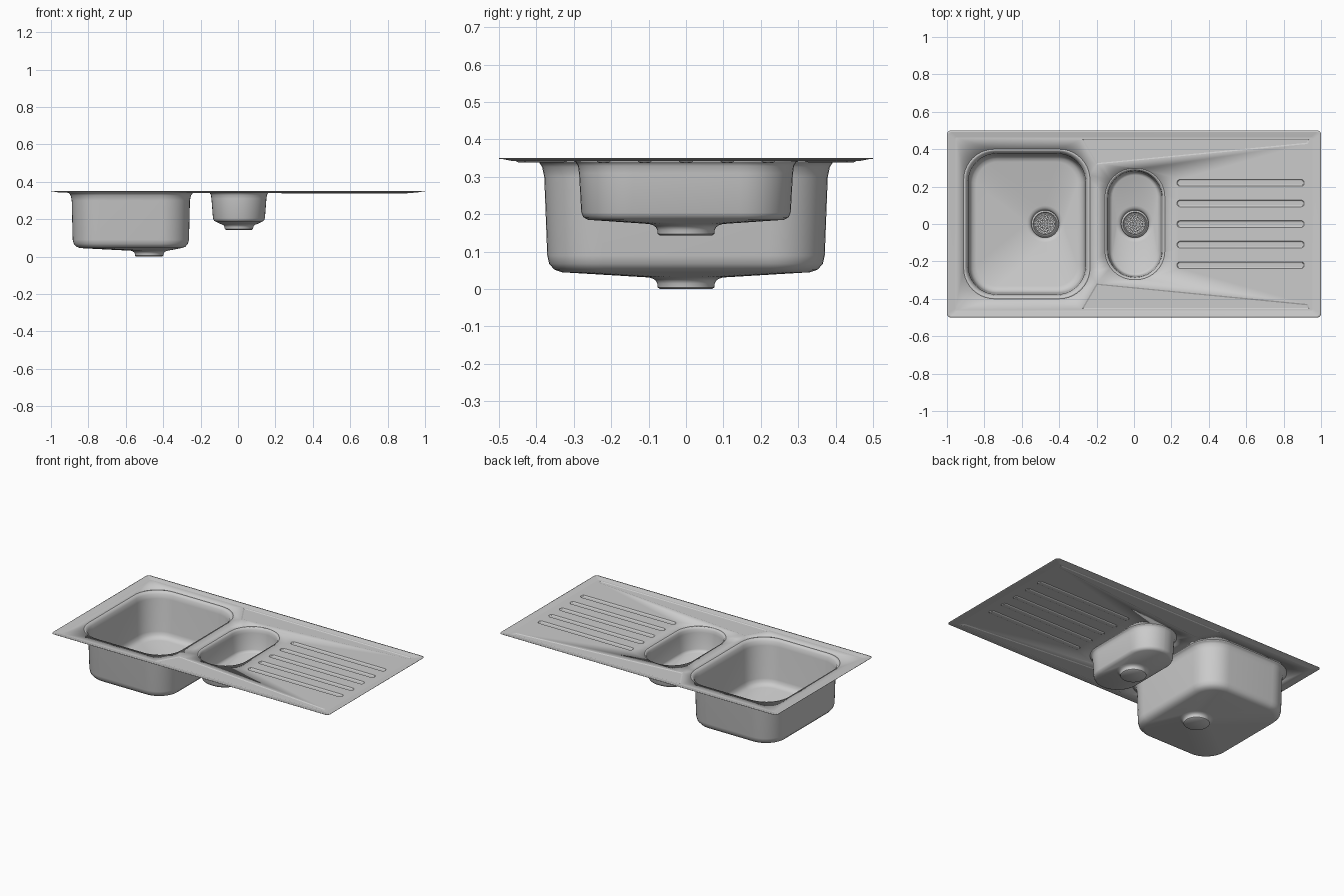
import bpy, bmesh, math

if "Cube" in bpy.data.objects:
    bpy.data.objects.remove(bpy.data.objects["Cube"])

DECK = 0.344      # height of the flat deck
SHEET = 0.003     # sheet metal thickness

steel = bpy.data.materials.new("brushed_steel")
steel.diffuse_color = (0.6, 0.6, 0.6, 1)
steel.use_nodes = True
steel.node_tree.nodes["Principled BSDF"].inputs["Base Color"].default_value = steel.diffuse_color


def rounded(cx, cy, hx, hy, r, z, n=10):
    """Counter-clockwise rounded rectangle (a circle when hx = hy = r)."""
    pts = []
    for k, (sx, sy) in enumerate([(1, 1), (-1, 1), (-1, -1), (1, -1)]):
        for i in range(n + 1):
            a = math.pi / 2 * (k + i / n)
            pts.append((cx + sx * (hx - r) + r * math.cos(a),
                        cy + sy * (hy - r) + r * math.sin(a), z))
    return pts


def loft(bm, rings, cap=False):
    """Skin consecutive rings, outermost first; optionally close the last."""
    vs = [[bm.verts.new(p) for p in ring] for ring in rings]
    for a, b in zip(vs, vs[1:]):
        for i in range(len(a)):
            j = (i + 1) % len(a)
            bm.faces.new((a[i], a[j], b[j], b[i]))
    if cap:
        bm.faces.new(vs[-1])


def wire(bm, ring):
    vs = [bm.verts.new(p) for p in ring]
    for i in range(len(vs)):
        bm.edges.new((vs[i - 1], vs[i]))


def weld(bm):
    bmesh.ops.remove_doubles(bm, verts=bm.verts, dist=1e-5)


def fill_level(bm, z):
    """Fill the flat region between all open loops at height z."""
    weld(bm)
    edges = [e for e in bm.edges if len(e.link_faces) < 2
             and all(abs(v.co.z - z) < 1e-5 for v in e.verts)]
    res = bmesh.ops.triangle_fill(bm, edges=edges, use_beauty=True, normal=(0, 0, 1))
    for f in res["geom"]:
        if isinstance(f, bmesh.types.BMFace):
            f.normal_update()
            if f.normal.z < 0:
                f.normal_flip()


def finish(name, bm, angle, thick=SHEET):
    weld(bm)
    me = bpy.data.meshes.new(name)
    bm.to_mesh(me)
    bm.free()
    me.materials.append(steel)
    ob = bpy.data.objects.new(name, me)
    bpy.context.collection.objects.link(ob)
    bpy.ops.object.select_all(action='DESELECT')
    ob.select_set(True)
    bpy.context.view_layer.objects.active = ob
    bpy.ops.object.shade_smooth_by_angle(angle=math.radians(angle))
    if thick:
        m = ob.modifiers.new("sheet", 'SOLIDIFY')
        m.thickness = thick
        m.offset = -1
    return ob


def drain_rings(cx, z):
    """Flange and waste pot, z = underside of the pot."""
    prof = [(0.098, 0.034), (0.086, 0.030), (0.078, 0.024),
            (0.074, 0.016), (0.073, 0.006), (0.069, SHEET)]
    return [rounded(cx, 0, r, r, r, z + h) for r, h in prof]


def bowl(name, cx, prof, drain_x, drain_z):
    bm = bmesh.new()
    rings = [rounded(cx, 0, hx, hy, r, z) for hx, hy, r, z in prof]
    loft(bm, rings + drain_rings(drain_x, drain_z), cap=True)
    finish(name, bm, 40)


def strainer(name, cx, z):
    bm = bmesh.new()
    loft(bm, [rounded(cx, 0, r, r, r, z + h)
              for r, h in [(0.0735, 0.016), (0.064, 0.021), (0.060, 0.016), (0.056, 0.016),
                           (0.054, 0.020)]])
    # perforations in concentric rows
    for rad, count in [(0, 1), (0.016, 6), (0.030, 11), (0.044, 16)]:
        for i in range(count):
            a = 2 * math.pi * i / count
            wire(bm, rounded(cx + rad * math.cos(a), rad * math.sin(a),
                             0.005, 0.005, 0.005, z + 0.020, 2))
    fill_level(bm, z + 0.020)
    finish(name, bm, 30, 0.002)


# bowl profiles: half width, half depth, corner radius, height
large = [(0.338, 0.400, 0.165, DECK), (0.329, 0.391, 0.160, 0.341),
         (0.319, 0.382, 0.155, 0.328), (0.313, 0.376, 0.150, 0.300),
         (0.308, 0.368, 0.145, 0.090), (0.302, 0.363, 0.140, 0.069),
         (0.290, 0.351, 0.130, 0.055), (0.270, 0.332, 0.115, 0.048)]
small = [(0.160, 0.298, 0.155, DECK), (0.153, 0.292, 0.150, 0.341),
         (0.147, 0.286, 0.145, 0.330), (0.144, 0.283, 0.142, 0.310),
         (0.136, 0.277, 0.134, 0.205), (0.131, 0.272, 0.129, 0.194),
         (0.120, 0.261, 0.118, 0.188)]

bowl("large_bowl", -0.573, large, -0.475, 0.0)
bowl("small_bowl", 0.005, small, 0.005, 0.143)
strainer("large_strainer", -0.475, 0.0)
strainer("small_strainer", 0.005, 0.143)

# deck: raised border, bowl openings, drainer grooves and side recesses
bm = bmesh.new()
loft(bm, [rounded(0, 0, 1.0, 0.5, 0.02, 0.350, 5),
          rounded(0, 0, 0.992, 0.492, 0.016, 0.350, 5),
          rounded(0, 0, 0.955, 0.455 + 0.008, 0.01, DECK, 5)])
wire(bm, rounded(-0.573, 0, *large[0]))
wire(bm, rounded(0.005, 0, *small[0]))
for k in range(-2, 3):
    y = 0.11 * k
    loft(bm, [rounded(0.57, y, 0.340, 0.018, 0.016, DECK, 5),
              rounded(0.57, y, 0.336, 0.014, 0.012, DECK - 0.004, 5),
              rounded(0.57, y, 0.331, 0.009, 0.008, DECK - 0.005, 5)], cap=True)
outer = [(-0.28, 0.455), (-0.20, 0.318), (-0.17, 0.322), (0.93, 0.428), (0.94, 0.455)]
inner = [(-0.268, 0.449), (-0.196, 0.326), (-0.17, 0.328), (0.92, 0.434), (0.93, 0.449)]
for s in (1, -1):
    loops = [[(x, s * y, z) for x, y in loop][::s]
             for loop, z in ((outer, DECK), (inner, DECK - 0.003))]
    loft(bm, loops, cap=True)
fill_level(bm, DECK)
finish("deck", bm, 5, 0.002)
